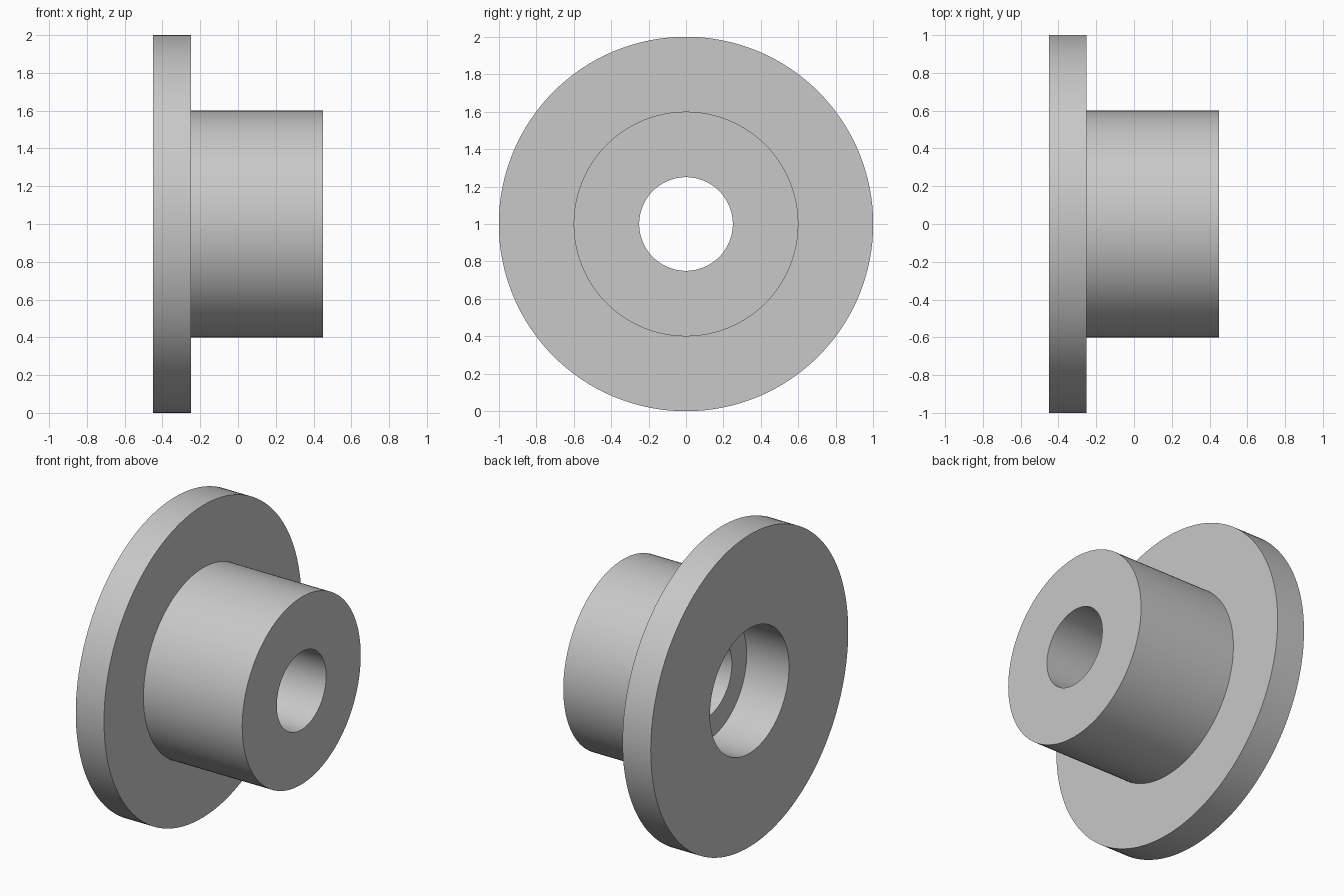
import bpy
import bmesh
import math
from mathutils import Vector

cube = bpy.data.objects.get("Cube")
if cube:
    bpy.data.objects.remove(cube, do_unlink=True)

SEGMENTS = 128
AXIS_HEIGHT = 1.0
FLANGE_R, HUB_R, RECESS_R, BORE_R = 1.0, 0.6, 0.4, 0.25
X_BACK, X_SHOULDER, X_RECESS, X_END = -0.45, -0.25, -0.15, 0.45

# Plain grey material
grey = bpy.data.materials.new("plain_grey")
grey.use_nodes = True
colour = (0.58, 0.58, 0.58, 1.0)
grey.diffuse_color = colour
grey.node_tree.nodes["Principled BSDF"].inputs["Base Color"].default_value = colour


def lathe_x(name, profile, material):
    """Revolve a closed (x, radius) profile around the x axis."""
    bm = bmesh.new()
    verts = [bm.verts.new((x, 0, r)) for x, r in profile]
    edges = [bm.edges.new((v, verts[(i + 1) % len(verts)])) for i, v in enumerate(verts)]
    bmesh.ops.spin(bm, geom=verts + edges, cent=Vector(), axis=Vector((1, 0, 0)),
                   angle=math.tau, steps=SEGMENTS, use_merge=True)
    bmesh.ops.remove_doubles(bm, verts=bm.verts[:], dist=1e-5)
    bmesh.ops.recalc_face_normals(bm, faces=bm.faces[:])
    mesh = bpy.data.meshes.new(name)
    bm.to_mesh(mesh)
    bm.free()
    mesh.materials.append(material)
    obj = bpy.data.objects.new(name, mesh)
    bpy.context.collection.objects.link(obj)
    return obj


# Flange and hub in one body, with a stepped bore open at both ends
bushing = lathe_x("flanged_bushing", [
    (X_BACK, RECESS_R), (X_BACK, FLANGE_R),
    (X_SHOULDER, FLANGE_R), (X_SHOULDER, HUB_R),
    (X_END, HUB_R), (X_END, BORE_R),
    (X_RECESS, BORE_R), (X_RECESS, RECESS_R),
], grey)
bushing.location.z = AXIS_HEIGHT

# Smooth round walls with crisp rims
bpy.ops.object.select_all(action="DESELECT")
bushing.select_set(True)
bpy.context.view_layer.objects.active = bushing
bpy.ops.object.shade_smooth_by_angle(angle=math.radians(30))
